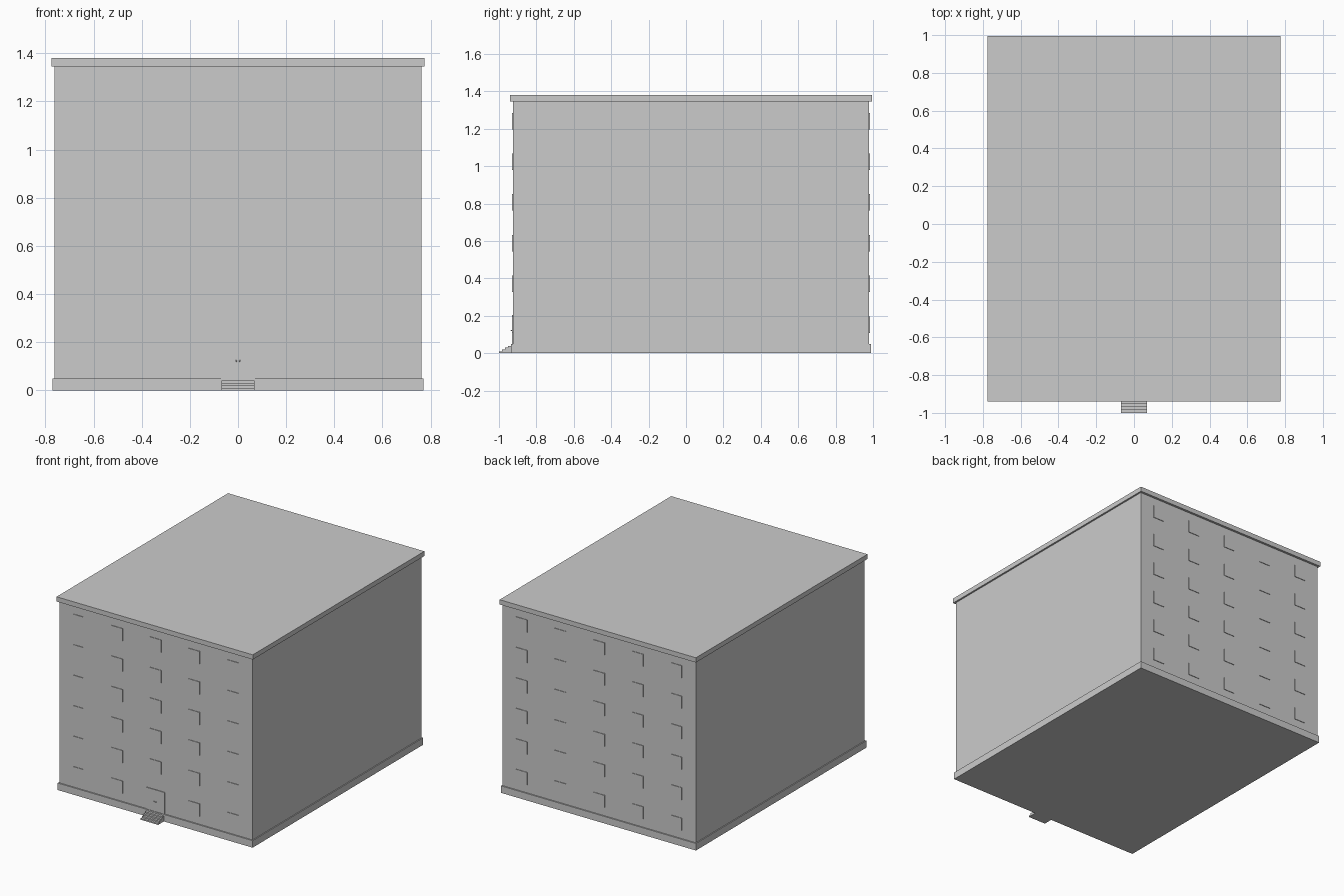
import bpy

if "Cube" in bpy.data.objects:
    bpy.data.objects.remove(bpy.data.objects["Cube"])

def box(name, x, y, z):
    """Box from (min, max) ranges on each axis."""
    v = [(a, b, c) for a in x for b in y for c in z]
    f = [(0, 1, 3, 2), (4, 6, 7, 5), (0, 4, 5, 1), (2, 3, 7, 6), (0, 2, 6, 4), (1, 5, 7, 3)]
    mesh = bpy.data.meshes.new(name)
    mesh.from_pydata(v, [], f)
    ob = bpy.data.objects.new(name, mesh)
    bpy.context.collection.objects.link(ob)
    return ob

FRONT, BACK = -0.926, 0.979

# Main volumes
box("plinth", (-0.77, 0.77), (-0.935, 0.988), (0, 0.05))
box("walls", (-0.763, 0.763), (FRONT, BACK), (0.05, 1.346))
box("roof_slab", (-0.775, 0.775), (-0.94, 0.995), (1.346, 1.38))

# Windows: five columns by six floors, slightly proud of front and back walls
HALF, PROUD = 0.044, 0.004
for row in range(6):
    z = 0.153 + row * 0.2177
    for col in range(-2, 3):
        x = col * 0.305
        xr, zr = (x - HALF, x + HALF), (z - HALF, z + HALF)
        if not (row == 0 and col == 0):   # the entrance takes this place
            box("front_window", xr, (FRONT - PROUD, FRONT + 0.005), zr)
        box("back_window", xr, (BACK - 0.005, BACK + PROUD), zr)

# Double entrance door with round handles
for side in (-1, 1):
    box("door_leaf", sorted((side * 0.0005, side * 0.07)), (FRONT - 0.005, FRONT + 0.005), (0.05, 0.205))
    bpy.ops.mesh.primitive_uv_sphere_add(segments=12, ring_count=8, radius=0.0035,
                                         location=(side * 0.008, FRONT - 0.008, 0.122))
    bpy.context.object.name = "door_handle"
    bpy.ops.object.shade_smooth_by_angle()

# Entrance steps
for i in range(4):
    box("step", (-0.069, 0.069), (-1.0 + i * 0.016, -0.93), (i * 0.01, (i + 1) * 0.01))
